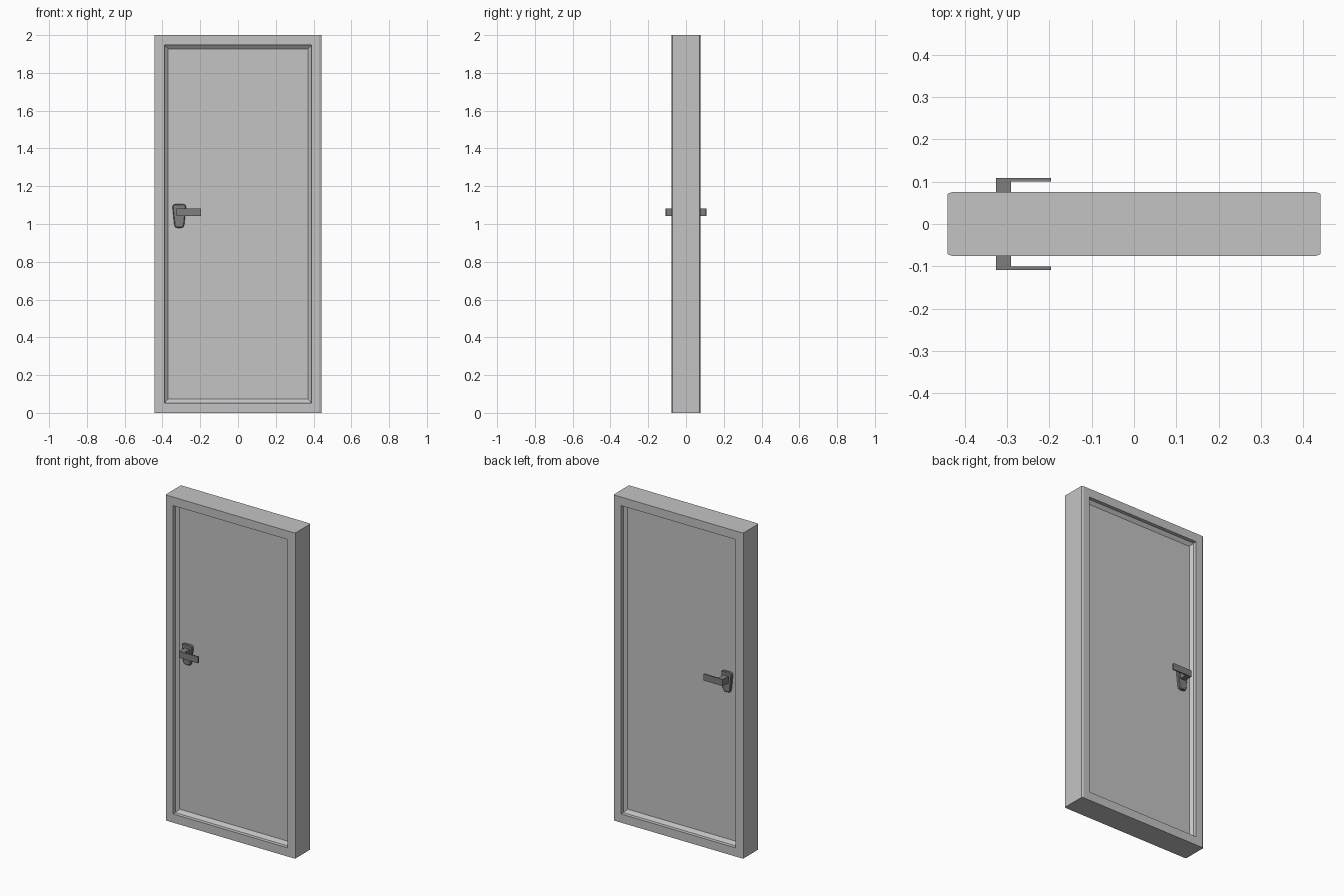
import bpy, bmesh
from math import cos, sin, pi

cube = bpy.data.objects.get("Cube")
if cube:
    bpy.data.objects.remove(cube, do_unlink=True)


def material(name, value):
    m = bpy.data.materials.new(name)
    m.use_nodes = True
    colour = (value, value, value, 1)
    m.diffuse_color = colour
    m.node_tree.nodes["Principled BSDF"].inputs["Base Color"].default_value = colour
    return m


light_grey = material("light grey", 0.55)
dark_grey = material("dark grey", 0.21)


def finish(name, bm, mat):
    bmesh.ops.recalc_face_normals(bm, faces=bm.faces)
    mesh = bpy.data.meshes.new(name)
    bm.to_mesh(mesh)
    bm.free()
    mesh.materials.append(mat)
    ob = bpy.data.objects.new(name, mesh)
    bpy.context.collection.objects.link(ob)
    return ob


def loft(name, rings, mat, closed=False):
    """Bridge equal point rings; either cap the ends or join them in a loop."""
    bm = bmesh.new()
    loops = [[bm.verts.new(p) for p in ring] for ring in rings]
    n = len(loops[0])
    pairs = list(zip(loops, loops[1:]))
    if closed:
        pairs.append((loops[-1], loops[0]))
    else:
        bm.faces.new(loops[0])
        bm.faces.new(loops[-1])
    for a, b in pairs:
        for i in range(n):
            j = (i + 1) % n
            bm.faces.new((a[i], a[j], b[j], b[i]))
    return finish(name, bm, mat)


def rect(half_width, margin, y):
    return [(-half_width, y, margin), (half_width, y, margin),
            (half_width, y, 2 - margin), (-half_width, y, 2 - margin)]


# Frame: stepped, sloped reveal and chamfered outer side edges, mirrored in y
DEPTH, LEAF = 0.076, 0.038
section = [(0.37, 0.073, LEAF), (0.388, 0.053, 0.054), (0.388, 0.053, DEPTH),
           (0.43, 0, DEPTH), (0.441, 0, 0.071)]
front = [rect(w, m, -y) for w, m, y in section]
back = [rect(w, m, y) for w, m, y in reversed(section)]
loft("door_frame", front + back, light_grey, closed=True)

# Leaf: flat slab set into the reveal
loft("door_leaf", [rect(0.375, 0.068, y) for y in (-LEAF, LEAF)], light_grey)


def plate_outline(y, inset):
    """Rounded plate, narrower at the bottom."""
    points = []
    corners = [(0.022, 1.091, 0), (-0.022, 1.091, 1),
               (-0.012, 0.994, 2), (0.012, 0.994, 3)]
    for cx, cz, quarter in corners:
        for step in range(3):
            a = (quarter + step / 2) * pi / 2
            r = 0.014 - inset
            points.append((-0.311 + cx + r * cos(a), y, cz + r * sin(a)))
    return points


# Handles: rose plate and an L-shaped lever on each face
for side, s in (("front", -1), ("back", 1)):
    loft(side + "_handle_plate",
         [plate_outline(s * LEAF, 0), plate_outline(s * 0.05, 0),
          plate_outline(s * 0.054, 0.004)], dark_grey)
    lever = [(-0.326, 0.05), (-0.326, 0.109), (-0.196, 0.109),
             (-0.196, 0.101), (-0.291, 0.101), (-0.291, 0.05)]
    loft(side + "_handle_lever",
         [[(x, s * y, z) for x, y in lever] for z in (1.042, 1.082)], dark_grey)
